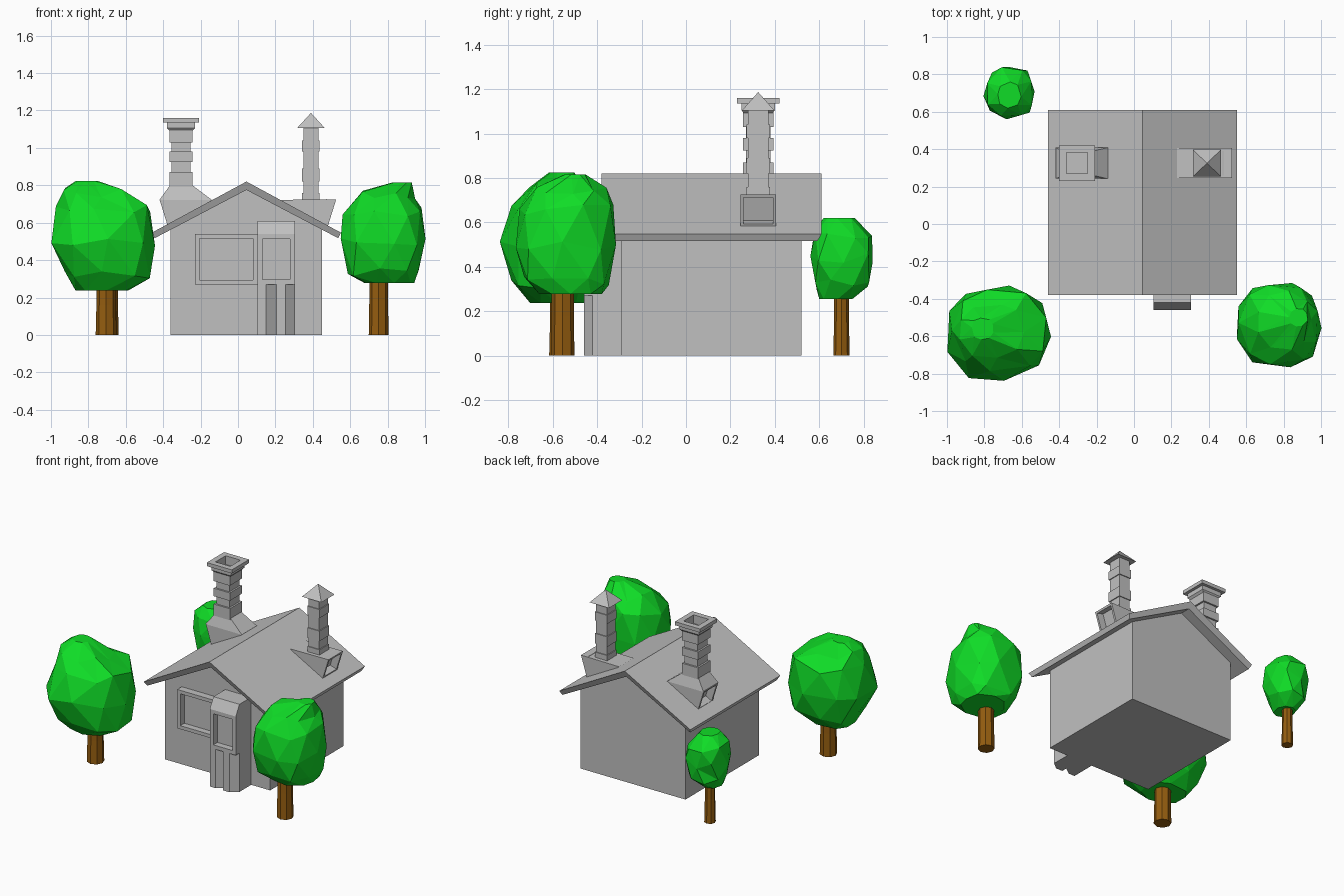
import bpy, bmesh, math, random
from mathutils import Vector

if "Cube" in bpy.data.objects:
    bpy.data.objects.remove(bpy.data.objects["Cube"])

random.seed(4)


def material(name, colour):
    m = bpy.data.materials.new(name)
    m.diffuse_color = (*colour, 1)
    m.use_nodes = True
    m.node_tree.nodes["Principled BSDF"].inputs["Base Color"].default_value = m.diffuse_color
    return m


STONE = material("stone grey", (0.53, 0.53, 0.53))
LEAF = material("leaf green", (0.005, 0.72, 0.02))
BARK = material("bark brown", (0.30, 0.11, 0.005))


def build(name, verts, faces, mat, recess=None):
    """Mesh object; recess = (direction, margin, depth) sinks a panel into the facing side."""
    bm = bmesh.new()
    vs = [bm.verts.new(v) for v in verts]
    for f in faces:
        bm.faces.new([vs[i] for i in f])
    bmesh.ops.recalc_face_normals(bm, faces=bm.faces[:])
    if recess:
        way, margin, depth = recess
        face = max(bm.faces, key=lambda f: f.normal.dot(Vector(way)))
        bmesh.ops.inset_individual(bm, faces=[face], thickness=margin, depth=0)
        push = face.normal * -depth
        out = bmesh.ops.extrude_discrete_faces(bm, faces=[face])
        bmesh.ops.translate(bm, verts=out["faces"][0].verts[:], vec=push)
    me = bpy.data.meshes.new(name)
    bm.to_mesh(me)
    bm.free()
    me.materials.append(mat)
    ob = bpy.data.objects.new(name, me)
    bpy.context.collection.objects.link(ob)
    return ob


def loft(name, rings, mat, recess=None):
    """Closed skin through rings that all have the same number of points."""
    n = len(rings[0])
    faces = [list(range(n))[::-1], [len(rings) * n - n + i for i in range(n)]]
    for r in range(len(rings) - 1):
        for i in range(n):
            a, b = r * n + i, r * n + (i + 1) % n
            faces.append([a, b, b + n, a + n])
    return build(name, [p for ring in rings for p in ring], faces, mat, recess)


def prism(name, outline, axis, lo, hi, recess=None):
    """Extrude a 2D outline along x, y or z."""
    put = {"x": lambda p, t: (t, p[0], p[1]),
           "y": lambda p, t: (p[0], t, p[1]),
           "z": lambda p, t: (p[0], p[1], t)}[axis]
    return loft(name, [[put(p, t) for p in outline] for t in (lo, hi)], STONE, recess)


def rect(x0, x1, y0, y1, z):
    return [(x0, y0, z), (x1, y0, z), (x1, y1, z), (x0, y1, z)]


def square(cx, cy, hx, hy, z):
    return rect(cx - hx, cx + hx, cy - hy, cy + hy, z)


# House body with gable ends
RIDGE = 0.045
prism("house_body", [(-0.36, 0), (0.45, 0), (0.45, 0.57), (RIDGE, 0.785), (-0.36, 0.57)],
      "y", -0.29, 0.52)

# Roof slab, with its ends cut back underneath
roof = []
for y, inset in ((-0.38, 0.018), (0.61, -0.018)):
    under = y + inset
    roof.append([(RIDGE, y, 0.82), (0.55, y, 0.547), (0.536, under, 0.517),
                 (RIDGE, under, 0.775), (-0.446, under, 0.517), (-0.46, y, 0.547)])
loft("roof", roof, STONE)

# Wide front window
prism("front_window", [(-0.23, 0.27), (0.105, 0.27), (0.105, 0.54), (-0.23, 0.54)],
      "y", -0.34, -0.28, ((0, -1, 0), 0.034, 0.045))

# Projecting bay with a sloped top, on a fluted base
prism("bay_window", [(-0.46, 0.27), (-0.46, 0.54), (-0.42, 0.61), (-0.28, 0.61), (-0.28, 0.27)],
      "x", 0.105, 0.305, ((0, -1, 0), 0.038, 0.045))
prism("bay_base", [(0.105, -0.28), (0.105, -0.46), (0.15, -0.46), (0.205, -0.42),
                   (0.205, -0.46), (0.255, -0.46), (0.305, -0.42), (0.305, -0.28)],
      "z", 0, 0.27)

# Wedge bases on the roof, each with an opening facing its eave
CY = 0.325
for name, s, top in (("right_wedge", 1, 0.48), ("left_wedge", -1, 0.465)):
    outline = [(RIDGE + s * dx, z) for dx, z in
               ((0.185, 0.722), (top, 0.725), (top - 0.045, 0.58), (0.36, 0.60))]
    prism(name, outline, "y", CY - 0.08, CY + 0.08, ((s, 0, -0.35), 0.02, 0.05))


def stack(name, cx, levels, wide, narrow):
    """Shaft of alternating wide and narrow courses."""
    rings = []
    for i in range(len(levels) - 1):
        hx, hy = narrow if i % 2 else wide
        rings += [square(cx, CY, hx, hy, z) for z in levels[i:i + 2]]
    return loft(name, rings, STONE)


# Left chimney: flared foot, coursed shaft, hollow cap
LX = -0.305
loft("left_chimney_foot", [rect(-0.42, -0.14, CY - 0.083, CY + 0.083, 0.722),
                           square(LX, CY, 0.055, 0.058, 0.805)], STONE)
stack("left_chimney_shaft", LX, [0.79, 0.87, 0.925, 0.98, 1.03, 1.10],
      (0.062, 0.068), (0.05, 0.056))
loft("left_chimney_cap", [square(LX, CY, 0.055, 0.06, 1.085), square(LX, CY, 0.075, 0.075, 1.105),
                          square(LX, CY, 0.075, 0.075, 1.135), square(LX, CY, 0.096, 0.095, 1.135),
                          square(LX, CY, 0.096, 0.095, 1.16)], STONE, ((0, 0, 1), 0.055, 0.06))

# Right chimney: slim shaft with a pyramid cap
RX = 0.39
stack("right_chimney_shaft", RX, [0.70, 0.76, 0.82, 0.89, 0.98, 1.04, 1.11],
      (0.047, 0.053), (0.041, 0.047))
base = square(RX, CY, 0.075, 0.072, 1.105)
build("right_chimney_cap", base + [(RX, CY, 1.187)],
      [(0, 1, 2, 3), (0, 1, 4), (1, 2, 4), (2, 3, 4), (3, 0, 4)], STONE)


def crown(name, rows, sides=9):
    """Lumpy faceted crown; each row is z, x min, x max, y min, y max."""
    rings = []
    for k, (z, x0, x1, y0, y1) in enumerate(rows):
        edge = k in (0, len(rows) - 1)
        ring = []
        for i in range(sides):
            a = math.tau * (i + 0.5 * (k % 2) + random.uniform(-0.15, 0.15)) / sides
            c, s = math.cos(a), math.sin(a)
            c, s = [math.copysign(abs(t) ** 0.85, t) for t in (c, s)]
            g = random.uniform(0.94, 1.02)
            dz = 0 if edge else random.uniform(-0.025, 0.025)
            ring.append(((x0 + x1) / 2 + (x1 - x0) / 2 * c * g,
                         (y0 + y1) / 2 + (y1 - y0) / 2 * s * g, z + dz))
        rings.append(ring)
    ob = loft(name, rings, LEAF)
    bm = bmesh.new()
    bm.from_mesh(ob.data)
    bmesh.ops.triangulate(bm, faces=bm.faces[:])
    bm.to_mesh(ob.data)
    bm.free()


def trunk(name, x, y, r0, r1, height):
    rings = [[(x + r * math.cos(math.tau * i / 8), y + r * math.sin(math.tau * i / 8), z)
              for i in range(8)] for z, r in ((0, r0), (height * 0.5, r1), (height, r1))]
    loft(name, rings, BARK)


# Trees
crown("left_tree_crown", [(0.237, -0.88, -0.58, -0.70, -0.45), (0.32, -0.94, -0.455, -0.79, -0.36),
                          (0.50, -1.01, -0.445, -0.85, -0.32), (0.68, -0.97, -0.455, -0.80, -0.35),
                          (0.76, -0.94, -0.58, -0.72, -0.42), (0.824, -0.87, -0.75, -0.62, -0.5)])
crown("right_tree_crown", [(0.278, 0.67, 0.95, -0.66, -0.38), (0.34, 0.59, 0.98, -0.74, -0.34),
                           (0.50, 0.545, 1.0, -0.78, -0.305), (0.66, 0.56, 0.99, -0.76, -0.31),
                           (0.75, 0.66, 0.95, -0.68, -0.36), (0.816, 0.83, 0.93, -0.55, -0.45)])
crown("back_tree_crown", [(0.255, -0.74, -0.61, 0.60, 0.75), (0.32, -0.78, -0.55, 0.575, 0.83),
                          (0.44, -0.805, -0.525, 0.56, 0.845), (0.55, -0.79, -0.535, 0.57, 0.84),
                          (0.62, -0.73, -0.60, 0.62, 0.76)], 8)
trunk("left_tree_trunk", -0.705, -0.56, 0.056, 0.052, 0.32)
trunk("right_tree_trunk", 0.752, -0.555, 0.053, 0.05, 0.36)
trunk("back_tree_trunk", -0.675, 0.70, 0.037, 0.033, 0.34)
